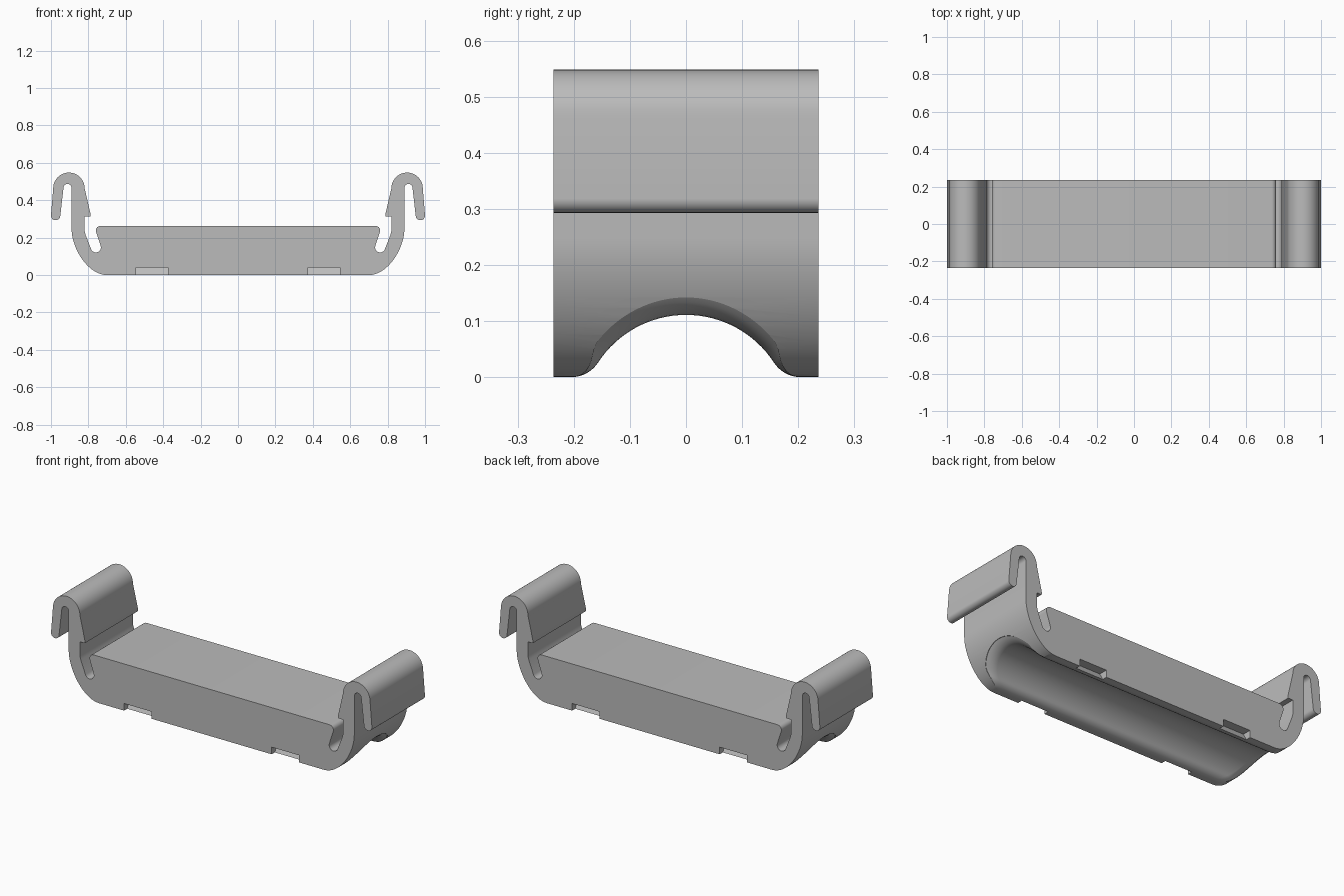
import bpy, bmesh, math
from mathutils import Vector
from mathutils.geometry import interpolate_bezier

cube = bpy.data.objects.get("Cube")
if cube:
    bpy.data.objects.remove(cube, do_unlink=True)

grey = bpy.data.materials.new("plain_grey")
grey.use_nodes = True
grey.diffuse_color = (0.5, 0.5, 0.5, 1)
grey.node_tree.nodes["Principled BSDF"].inputs["Base Color"].default_value = (0.5, 0.5, 0.5, 1)

DEPTH = 0.236


def arc(cx, cz, r, a0, a1, n=14):
    angles = [math.radians(a0 + (a1 - a0) * i / n) for i in range(n + 1)]
    return [(cx + r * math.cos(a), cz + r * math.sin(a)) for a in angles]


def make_object(name, rings):
    """Bridge equal rings of points into a closed solid."""
    bm = bmesh.new()
    loops = [[bm.verts.new(p) for p in ring] for ring in rings]
    for a, b in zip(loops, loops[1:]):
        for i in range(len(a)):
            j = (i + 1) % len(a)
            bm.faces.new((a[i], a[j], b[j], b[i]))
    bm.faces.new(loops[0][::-1])
    bm.faces.new(loops[-1])
    bmesh.ops.recalc_face_normals(bm, faces=bm.faces)
    mesh = bpy.data.meshes.new(name)
    bm.to_mesh(mesh)
    bm.free()
    mesh.materials.append(grey)
    obj = bpy.data.objects.new(name, mesh)
    bpy.context.collection.objects.link(obj)
    return obj


def cut(target, cutter):
    mod = target.modifiers.new("cut", 'BOOLEAN')
    mod.operation = 'DIFFERENCE'
    mod.solver = 'EXACT'
    mod.object = cutter
    cutter.hide_render = True
    bpy.context.view_layer.objects.active = target
    bpy.ops.object.modifier_apply(modifier=mod.name)
    bpy.data.objects.remove(cutter, do_unlink=True)


# Half outline: rounded corner, stem, hook, latch step, relief slot, top edge
corner = [tuple(p) for p in interpolate_bezier(
    Vector((0.70, 0)), Vector((0.80, 0)), Vector((0.89, 0.14)), Vector((0.89, 0.25)), 20)]
corner = [(p[0], p[1]) for p in corner]
half = (corner
        + arc(0.9115, 0.466, 0.0215, 180, 0)
        + arc(0.975, 0.318, 0.025, 180, 360)
        + arc(0.904, 0.464, 0.084, 0, 180, 24)
        + [(0.788, 0.325), (0.79, 0.314), (0.82, 0.314), (0.82, 0.235), (0.815, 0.215)]
        + arc(0.76, 0.148, 0.027, -20, -200)
        + arc(0.735, 0.238, 0.025, -20, 90, 8))
outline = half + [(-x, z) for x, z in reversed(half)]
body = make_object("clip_body", [[(x, y, z) for x, z in outline] for y in (-DEPTH, DEPTH)])

# Arched channel under the body, flared where it meets both ends
right = arc(0.205, 0.058, 0.058, 270, 213, 8) + arc(0, -0.076, 0.187, 33, 90, 16)[1:]
arch = right + [(-y, z) for y, z in reversed(right[:-1])]
arch = [(y, max(z, 0)) for y, z in arch]
FLARE = 0.045


def outer_x(z):
    for (x0, z0), (x1, z1) in zip(corner, corner[1:]):
        if z <= z1:
            return x0 + (x1 - x0) * max(0, z - z0) / (z1 - z0)
    return corner[-1][0]


def channel_ring(angle, beyond=0):
    ring = []
    for y, z in arch:
        out = Vector((y, z + 0.076)).normalized()
        grow = FLARE * (1 - math.cos(angle)) * min(1, z / 0.04)
        py, pz = y + out.x * grow * 0.6, z + out.y * grow
        x = outer_x(pz) - FLARE * (1 - math.sin(angle)) + beyond
        ring.append((x, py, pz))
    y0 = arch[0][0]
    x = outer_x(0) + beyond
    return ring + [(x, -y0, -0.1), (x, y0, -0.1)]


steps = [math.radians(a) for a in (0, 15, 30, 45, 60, 72)]
end = [channel_ring(a) for a in steps] + [channel_ring(steps[-1], 0.3)]
flip = [[(-x, y, z) for x, y, z in ring] for ring in reversed(end)]
cut(body, make_object("channel_cutter", flip + end))

# Four sloped notches along the lower edges
wedge = [(0.26, -0.02), (0.212, -0.02), (0.208, 0.0), (0.186, 0.04), (0.26, 0.04)]
for sx in (-1, 1):
    for sy in (-1, 1):
        cut(body, make_object("notch_cutter", [
            [(sx * x, sy * y, z) for y, z in wedge] for x in (0.375, 0.545)]))

bpy.ops.object.select_all(action='DESELECT')
body.select_set(True)
bpy.context.view_layer.objects.active = body
bpy.ops.object.shade_smooth_by_angle(angle=math.radians(30))
